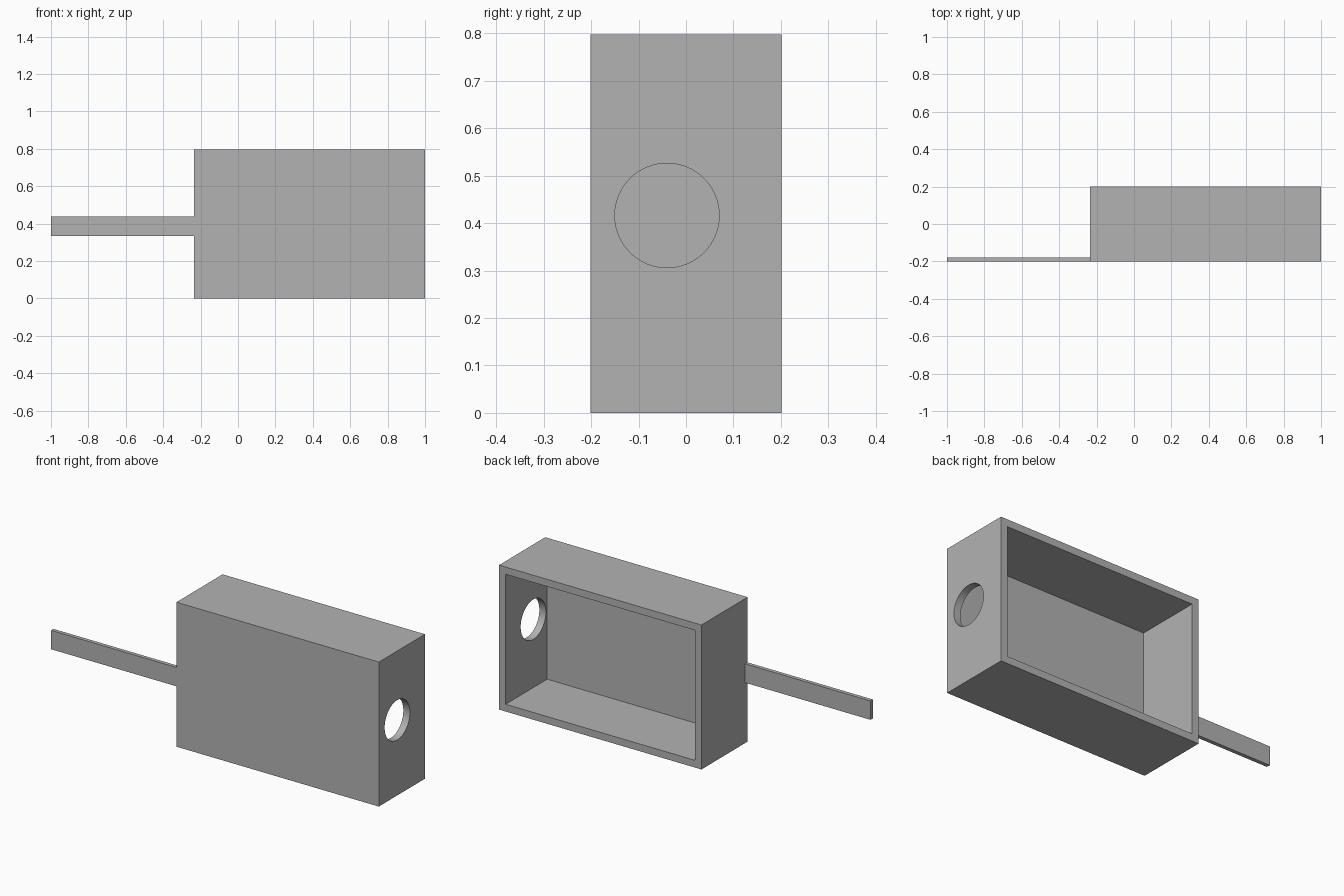
import bpy
import math

default = bpy.data.objects.get("Cube")
if default:
    bpy.data.objects.remove(default, do_unlink=True)

# Single grey material
grey = bpy.data.materials.new("plain grey")
grey.use_nodes = True
colour = (0.45, 0.45, 0.45, 1.0)
grey.diffuse_color = colour
grey.node_tree.nodes["Principled BSDF"].inputs["Base Color"].default_value = colour


def box(name, low, high):
    """Axis-aligned box between two corners."""
    centre = [(a + b) / 2 for a, b in zip(low, high)]
    bpy.ops.mesh.primitive_cube_add(size=1, location=centre)
    obj = bpy.context.object
    obj.name = name
    obj.scale = [b - a for a, b in zip(low, high)]
    bpy.ops.object.transform_apply(location=True, rotation=False, scale=True)
    obj.data.materials.append(grey)
    return obj


def cut(target, cutter):
    """Subtract the cutter from the target and discard it."""
    cutter.hide_render = True
    mod = target.modifiers.new("cut", 'BOOLEAN')
    mod.operation = 'DIFFERENCE'
    mod.solver = 'EXACT'
    mod.object = cutter
    bpy.context.view_layer.objects.active = target
    bpy.ops.object.modifier_apply(modifier=mod.name)
    bpy.data.objects.remove(cutter, do_unlink=True)


LEFT, RIGHT, DEPTH, HEIGHT, WALL = -0.235, 1.0, 0.201, 0.797, 0.04

# Housing: box hollowed from the back
housing = box("housing", (LEFT, -DEPTH, 0), (RIGHT, DEPTH, HEIGHT))
cavity = box("cavity_cutter",
             (LEFT + WALL, -DEPTH + WALL, WALL),
             (RIGHT - WALL, DEPTH + WALL, HEIGHT - WALL))
cut(housing, cavity)

# Round hole through the end wall
bpy.ops.mesh.primitive_cylinder_add(
    vertices=64, radius=0.11, depth=WALL * 3,
    location=(RIGHT - WALL / 2, -0.04, 0.416), rotation=(0, math.pi / 2, 0))
hole = bpy.context.object
hole.name = "hole_cutter"
hole.data.materials.append(grey)
cut(housing, hole)

bpy.ops.object.select_all(action='DESELECT')
housing.select_set(True)
bpy.context.view_layer.objects.active = housing
bpy.ops.object.shade_smooth_by_angle(angle=math.radians(30))

# Thin flat strip extending from the opposite end, flush with the front
box("strip", (-1.0, -DEPTH, 0.333), (LEFT, -DEPTH + 0.021, 0.437))
